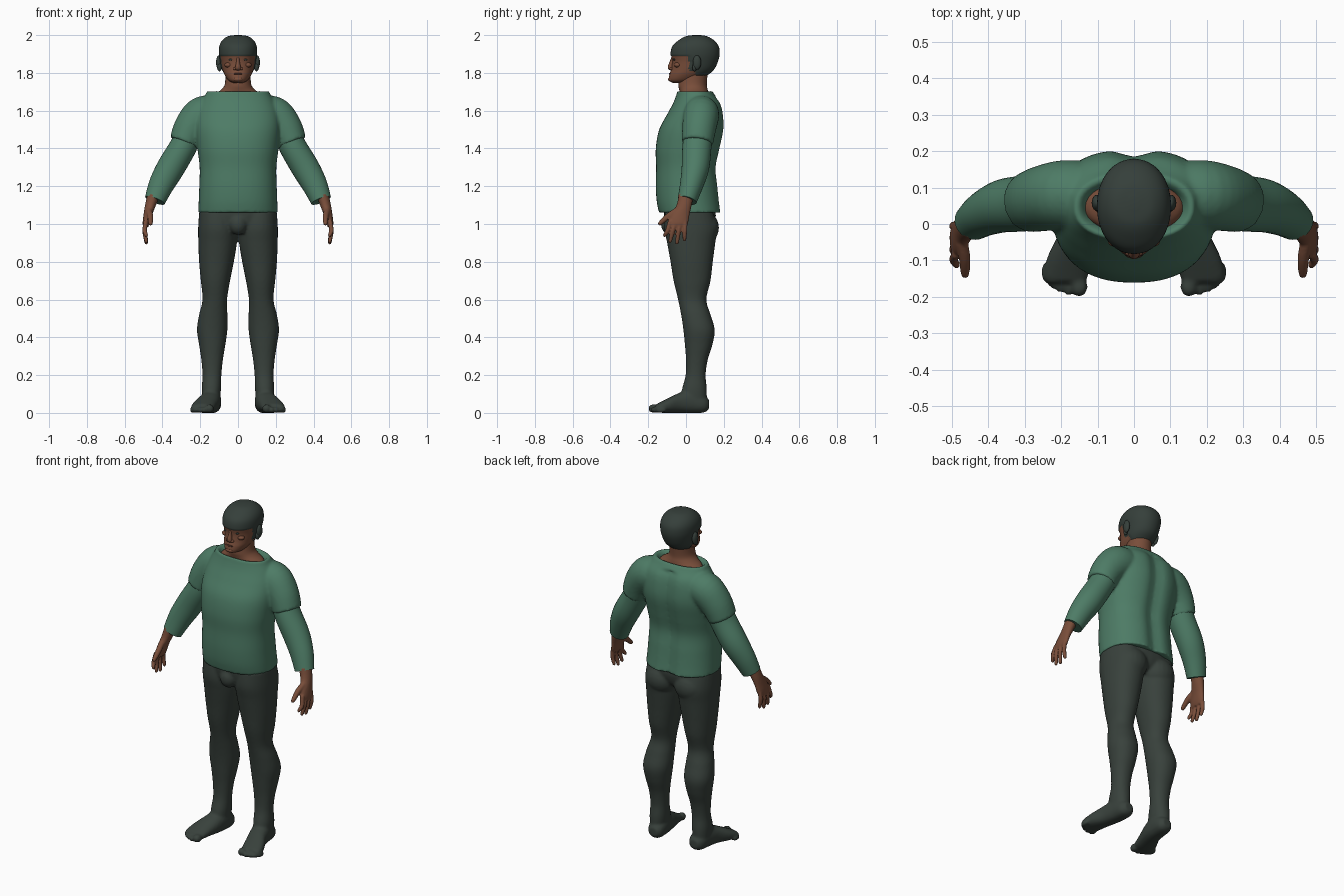
import bpy, bmesh, math
from mathutils import Vector, Matrix


def material(name, rgb):
    m = bpy.data.materials.new(name)
    m.diffuse_color = (*rgb, 1)
    return m


SHIRT = material("green_cloth", (0.075, 0.2, 0.132))
PANTS = material("dark_cloth", (0.04, 0.053, 0.045))
HAIR = material("dark_hair", (0.036, 0.05, 0.043))
SKIN = material("brown_skin", (0.19, 0.075, 0.042))
LIP = material("lip_brown", (0.11, 0.04, 0.026))


def smooth_path(pts, steps):
    """Catmull-Rom interpolation of tuples."""
    out, n = [], len(pts)
    for i in range(n - 1):
        p = [pts[min(max(j, 0), n - 1)] for j in (i - 1, i, i + 1, i + 2)]
        for k in range(steps):
            t = k / steps
            out.append([0.5 * (2 * b + (c - a) * t + (2 * a - 5 * b + 4 * c - d) * t * t
                               + (3 * b - a - 3 * c + d) * t ** 3) for a, b, c, d in zip(*p)])
    return out + [list(pts[-1])]


def tube(bm, pts, plane=None, power=2.0, sides=32, steps=5):
    """Loft of (x, y, z, ra, rb) sections; plane fixes the section plane."""
    path = smooth_path(pts, steps)
    rings = []
    for i, (x, y, z, ra, rb) in enumerate(path):
        if plane == "XY":
            a, b = Vector((1, 0, 0)), Vector((0, 1, 0))
        elif plane == "XZ":
            a, b = Vector((1, 0, 0)), Vector((0, 0, 1))
        else:
            t = Vector(path[min(i + 1, len(path) - 1)][:3]) - Vector(path[max(i - 1, 0)][:3])
            t.normalize()
            b = Vector((0, 1, 0)) - t * t.y
            b.normalize()
            a = t.cross(b)
        ring = []
        for k in range(sides):
            ang = 2 * math.pi * k / sides
            c, s = math.cos(ang), math.sin(ang)
            u = math.copysign(abs(c) ** (2 / power), c) * ra
            v = math.copysign(abs(s) ** (2 / power), s) * rb
            ring.append(bm.verts.new(Vector((x, y, z)) + a * u + b * v))
        rings.append(ring)
    for r, q in zip(rings, rings[1:]):
        for k in range(sides):
            j = (k + 1) % sides
            bm.faces.new((r[k], r[j], q[j], q[k]))
    bm.faces.new(rings[0][::-1])
    bm.faces.new(rings[-1])


def column(bm, rows, power=2.0, **kw):
    """Upright loft of (z, x0, x1, y0, y1) rows."""
    tube(bm, [((x0 + x1) / 2, (y0 + y1) / 2, z, (x1 - x0) / 2, (y1 - y0) / 2)
              for z, x0, x1, y0, y1 in rows], "XY", power, **kw)


def blob(bm, loc, radii):
    bmesh.ops.create_uvsphere(bm, u_segments=20, v_segments=12, radius=1,
                              matrix=Matrix.Translation(loc) @ Matrix.Diagonal((*radii, 1)))


def mirror(bm):
    new = bmesh.ops.duplicate(bm, geom=bm.verts[:] + bm.edges[:] + bm.faces[:])["geom"]
    for v in new:
        if isinstance(v, bmesh.types.BMVert):
            v.co.x *= -1


def finish(bm, name, mats, voxel=0, relax=3):
    bmesh.ops.recalc_face_normals(bm, faces=bm.faces[:])
    me = bpy.data.meshes.new(name)
    bm.to_mesh(me)
    bm.free()
    ob = bpy.data.objects.new(name, me)
    bpy.context.collection.objects.link(ob)
    for m in mats:
        me.materials.append(m)
    bpy.ops.object.select_all(action="DESELECT")
    ob.select_set(True)
    bpy.context.view_layer.objects.active = ob
    bpy.ops.object.shade_smooth_by_angle(angle=math.radians(50))
    if voxel:  # fuse overlapping volumes into one skin
        r = ob.modifiers.new("fuse", "REMESH")
        r.mode = "VOXEL"
        r.voxel_size = voxel
        r.use_smooth_shade = True
        s = ob.modifiers.new("relax", "SMOOTH")
        s.iterations = relax
    return ob


# Shirt body with shoulder stubs
bm = bmesh.new()
tube(bm, [(0.12, 0.08, 1.585, 0.09, 0.09), (0.19, 0.08, 1.575, 0.1, 0.095),
          (0.25, 0.07, 1.51, 0.09, 0.09), (0.287, 0.06, 1.43, 0.078, 0.083)])
mirror(bm)
torso = [(1.06, .21, -.143, .19), (1.12, .208, -.155, .182), (1.2, .205, -.16, .174),
         (1.3, .203, -.158, .165), (1.4, .215, -.16, .185), (1.5, .225, -.142, .205),
         (1.58, .22, -.1, .202), (1.64, .2, -.068, .187), (1.68, .175, -.052, .155),
         (1.705, .16, -.043, .135), (1.69, .14, -.025, .115), (1.66, .13, -.015, .105)]
column(bm, [(z, -x, x, y0, y1) for z, x, y0, y1 in torso], 2.3, sides=64)
for v in bm.verts:  # spine groove
    if v.co.y > 0.1 and v.co.z < 1.67:
        v.co.y -= 0.022 * math.exp(-(v.co.x / 0.045) ** 2)
finish(bm, "shirt", [SHIRT], 0.009)

# Sleeves
bm = bmesh.new()
tube(bm, [(0.25, 0.07, 1.5, 0.07, 0.075), (0.29, 0.058, 1.41, 0.072, 0.077),
          (0.355, 0.05, 1.30, 0.074, 0.073), (0.405, 0.03, 1.21, 0.067, 0.062),
          (0.44, 0.006, 1.125, 0.055, 0.051)])
mirror(bm)
finish(bm, "sleeves", [SHIRT])

# Hands with four fingers and a thumb
bm = bmesh.new()
tube(bm, [(0.445, 0.002, 1.16, 0.034, 0.04), (0.463, -0.01, 1.10, 0.029, 0.04),
          (0.477, -0.03, 1.05, 0.023, 0.049), (0.486, -0.041, 1.005, 0.019, 0.052),
          (0.488, -0.045, 0.985, 0.013, 0.045)], "XY")
for y0, y1, z1 in ((-.083, -.112, .93), (-.057, -.083, .90), (-.03, -.047, .892), (-.004, -.008, .908)):
    tube(bm, [(0.487, y0, 1.02, .012, .012), (0.494, (y0 + y1) / 2, .965, .0125, .0125),
              (0.486, y1, z1 + .012, .010, .010), (0.484, y1, z1, .005, .005)], sides=12)
tube(bm, [(0.472, -.05, 1.07, .017, .017), (0.464, -.095, 1.04, .016, .016),
          (0.463, -.135, 1.005, .012, .012), (0.463, -.145, .995, .006, .006)], sides=12)
mirror(bm)
finish(bm, "hands", [SKIN], 0.005, 2)

# Trousers: legs, feet, toes, then hips
bm = bmesh.new()
column(bm, [(1.07, .02, .205, -.11, .14), (.98, .004, .211, -.115, .165), (.9, .006, .21, -.1, .155),
            (.8, .022, .206, -.082, .142), (.7, .042, .197, -.066, .13), (.6, .058, .188, -.042, .108),
            (.52, .056, .206, -.026, .13), (.44, .056, .217, -.014, .152), (.36, .067, .206, -.006, .14),
            (.28, .08, .194, 0, .115), (.2, .088, .188, -.002, .104), (.13, .09, .192, -.02, .11),
            (.07, .095, .19, -.03, .11)], 2.15)
tube(bm, [(.135, .122, .045, .025, .025), (.137, .095, .047, .046, .045), (.142, .03, .06, .053, .062),
          (.153, -.03, .054, .056, .054), (.175, -.09, .04, .062, .04), (.187, -.14, .028, .062, .027),
          (.188, -.16, .025, .054, .02)], "XZ", 2.3)
for x, y, r in ((.15, -.172, .023), (.178, -.171, .016), (.202, -.162, .016), (.223, -.149, .015), (.24, -.132, .015)):
    blob(bm, (x, y, r), (r, .028, r))
blob(bm, (.095, .09, .98), (.095, .085, .09))
mirror(bm)
column(bm, [(1.1, -.19, .19, -.115, .15), (1.04, -.203, .203, -.115, .158),
            (.98, -.185, .185, -.1, .14), (.95, -.12, .12, -.06, .1)], 2.3)
blob(bm, (0, -.085, 1.0), (.05, .048, .058))
for v in bm.verts:
    v.co.z = max(v.co.z, 0.0)
finish(bm, "trousers", [PANTS], 0.008)

# Neck and upper chest
bm = bmesh.new()
column(bm, [(1.65, -.15, .15, -.03, .125), (1.685, -.128, .128, -.03, .12), (1.71, -.09, .09, -.036, .115),
            (1.74, -.07, .07, -.04, .11), (1.8, -.066, .066, -.03, .115)])
finish(bm, "neck", [SKIN])

# Head with close-cropped hair coloured by height
bm = bmesh.new()
skull = [(1.747, .025, -.07, .02), (1.76, .05, -.09, .06), (1.79, .071, -.088, .11),
         (1.82, .082, -.078, .145), (1.86, .09, -.073, .165), (1.9, .097, -.078, .174),
         (1.94, .095, -.068, .169), (1.97, .08, -.036, .145), (1.99, .052, .0, .11), (1.996, .015, .04, .075)]
column(bm, [(z, -x, x, y0, y1) for z, x, y0, y1 in skull], 2.1, sides=64, steps=7)
bmesh.ops.recalc_face_normals(bm, faces=bm.faces[:])
for f in bm.faces:
    c = f.calc_center_median()
    line = 1.888 if c.y < 0.015 else 1.81 if c.y < 0.05 else 1.768
    f.material_index = int(c.z > line)
bm.normal_update()
raised = [(v, v.normal.copy()) for v in bm.verts if all(f.material_index for f in v.link_faces)]
for v, n in raised:
    v.co += n * 0.004
finish(bm, "head", [SKIN, HAIR])

# Ears
bm = bmesh.new()
blob(bm, (.102, .058, 1.855), (.014, .022, .038))
blob(bm, (.098, .045, 1.83), (.012, .012, .022))
mirror(bm)
finish(bm, "ears", [HAIR])

# Nose and cheek forms
bm = bmesh.new()
tube(bm, [(0, -.066, 1.882, .008, .012), (0, -.072, 1.86, .009, .014), (0, -.08, 1.835, .014, .016),
          (0, -.078, 1.82, .016, .015), (0, -.074, 1.813, .008, .008)], "XY", sides=16)
for s in (1, -1):
    blob(bm, (s * .016, -.075, 1.822), (.009, .012, .008))
    blob(bm, (s * .05, -.045, 1.842), (.022, .018, .014))
blob(bm, (0, -.077, 1.766), (.028, .018, .013))
finish(bm, "nose_and_cheeks", [SKIN])

# Eyes
bm = bmesh.new()
blob(bm, (.035, -.062, 1.87), (.015, .006, .006))
mirror(bm)
finish(bm, "eyes", [HAIR])

# Lips
bm = bmesh.new()
blob(bm, (0, -.083, 1.795), (.025, .008, .0045))
finish(bm, "lips", [LIP])
